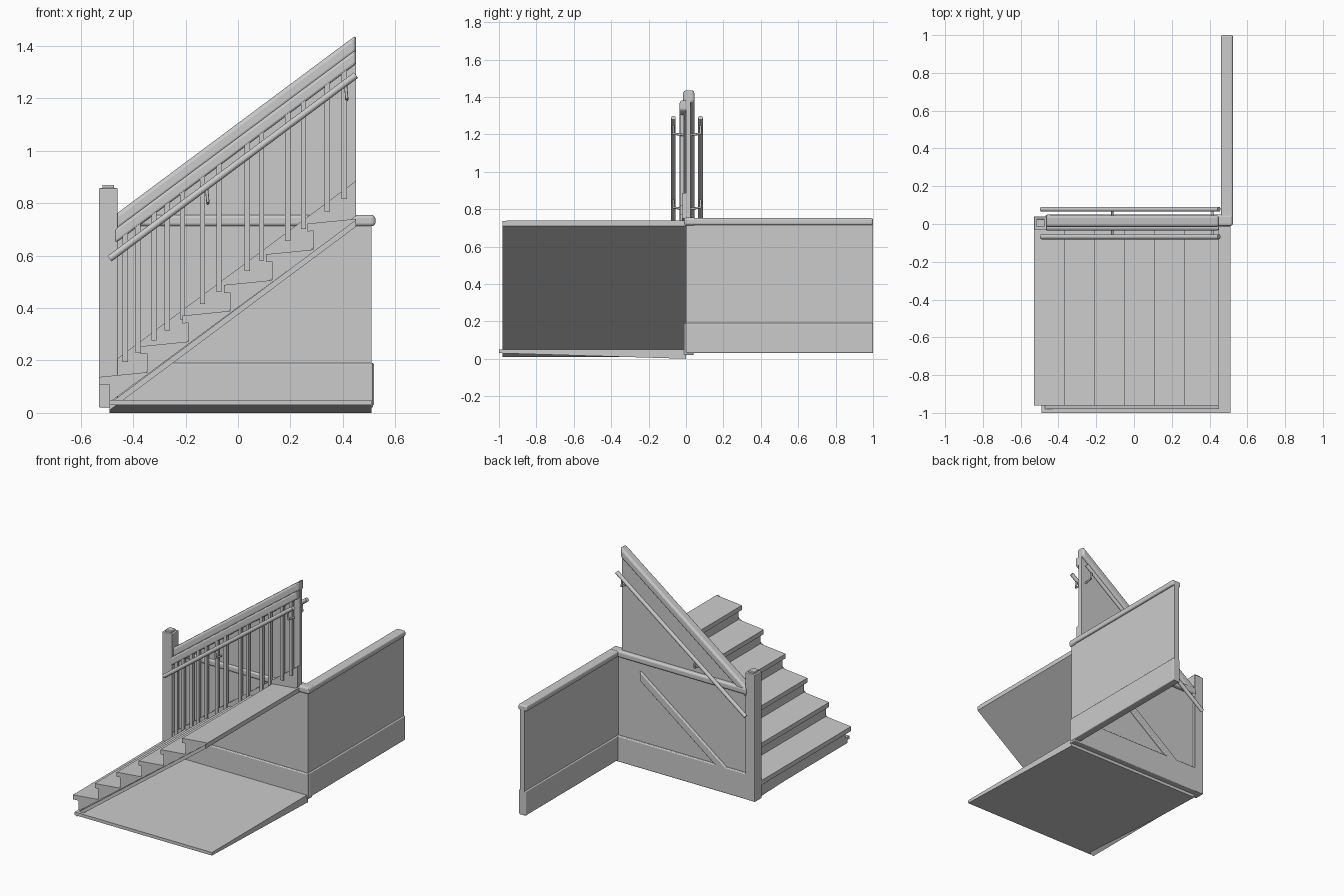
import bpy, bmesh
from mathutils import Vector

if "Cube" in bpy.data.objects:
    bpy.data.objects.remove(bpy.data.objects["Cube"])

SLOPE = 0.745          # pitch of the flight
X0, X1 = -0.49, 0.45   # run of the flight


def finish(name, bm, bevel=0, segs=3):
    bmesh.ops.recalc_face_normals(bm, faces=bm.faces)
    me = bpy.data.meshes.new(name)
    bm.to_mesh(me)
    bm.free()
    ob = bpy.data.objects.new(name, me)
    bpy.context.collection.objects.link(ob)
    if bevel:
        m = ob.modifiers.new("Bevel", 'BEVEL')
        m.width, m.segments = bevel, segs
    return ob


def extrude_y(name, profile, y0, y1, bevel=0):
    """Extrude an (x, z) outline from y0 to y1."""
    bm = bmesh.new()
    f = bm.faces.new([bm.verts.new((x, y0, z)) for x, z in profile])
    r = bmesh.ops.extrude_face_region(bm, geom=[f])
    vs = [v for v in r['geom'] if isinstance(v, bmesh.types.BMVert)]
    bmesh.ops.translate(bm, verts=vs, vec=(0, y1 - y0, 0))
    return finish(name, bm, bevel)


def box(name, x0, x1, y0, y1, z0, z1, bevel=0):
    return extrude_y(name, [(x0, z0), (x1, z0), (x1, z1), (x0, z1)], y0, y1, bevel)


def sloped(name, x0, x1, y0, y1, lo, hi, bevel=0):
    """Pitched beam with plumb ends; lo and hi are heights at X0."""
    def z(x, base):
        return base + SLOPE * (x - X0)
    return extrude_y(name, [(x0, z(x0, lo)), (x1, z(x1, lo)),
                            (x1, z(x1, hi)), (x0, z(x0, hi))], y0, y1, bevel)


def rod(name, a, b, r, sides=12):
    a, b = Vector(a), Vector(b)
    d = b - a
    bm = bmesh.new()
    bmesh.ops.create_cone(bm, cap_ends=True, segments=sides, radius1=r, radius2=r, depth=d.length)
    bm.transform(d.to_track_quat('Z', 'Y').to_matrix().to_4x4())
    bmesh.ops.translate(bm, verts=bm.verts, vec=(a + b) / 2)
    ob = finish(name, bm)
    for p in ob.data.polygons:
        p.use_smooth = len(p.vertices) == 4
    return ob


# floor slab, slightly deeper toward the wall
bm = bmesh.new()
bmesh.ops.create_cube(bm, size=1)
for v in bm.verts:
    back, top = v.co.y > 0, v.co.z > 0
    v.co = (0.51 if v.co.x > 0 else -0.49, 0.0 if back else -1.0,
            0.05 if top else (0.0 if back else 0.03))
finish("floor_slab", bm)

# flight of steps with overhanging nosings and gently rising treads
steps = [(X0, 0.04)]
for i in range(6):
    nose, z = -0.53 + 0.159 * i, 0.137 + 0.117 * i
    back = nose + 0.182 if i < 5 else X1
    riser = nose + 0.023 if i else X0
    if i == 0:
        steps.append((riser, z - 0.028))
    else:
        steps.append((riser, z - 0.028))
    steps += [(nose, z - 0.03), (nose, z), (back, z + 0.018)]
steps += [(X1, 0.735)]
extrude_y("stair_treads", steps, -0.96, 0.0)

# sloping soffit below the flight, and its strip on the far side of the wall
sloped("stair_soffit", X0, X1, -0.98, 0.0, 0.01, 0.036)
sloped("back_stringer_strip", -0.46, 0.31, 0.02, 0.04, 0.0, 0.06, 0.005)

# wall beside the flight, rising to the banister
extrude_y("stair_wall", [(-0.49, 0.02), (0.51, 0.02), (0.51, 0.73), (X1, 0.73),
                         (X1, 1.40), (-0.49, 0.70)], 0.0, 0.025)
box("stair_wall_baseboard", -0.49, 0.515, -0.012, 0.04, 0.02, 0.19, 0.006)
box("stair_wall_rail", -0.47, 0.522, -0.01, 0.05, 0.712, 0.755, 0.012)
sloped("skirt_stringer", -0.46, X1, -0.022, 0.0, 0.05, 0.185)

# side wall
box("side_wall", 0.475, 0.51, 0.0, 1.0, 0.03, 0.73)
box("side_wall_baseboard", 0.466, 0.519, 0.0, 1.0, 0.03, 0.19, 0.006)
box("side_wall_cap", 0.46, 0.524, -0.005, 1.0, 0.715, 0.752, 0.01)

# newel post with stepped cap
box("newel_post", -0.53, -0.46, -0.03, 0.04, 0.02, 0.857, 0.004)
box("newel_cap", -0.517, -0.473, -0.017, 0.027, 0.85, 0.87, 0.004)

# banister
sloped("banister_cap", -0.47, X1, -0.016, 0.046, 0.675, 0.74, 0.014)
sloped("banister_lower_rail", -0.47, X1, -0.034, 0.004, 0.63, 0.685, 0.01)

# balusters
for x in (-0.43, -0.382, -0.32, -0.27, -0.212, -0.135, -0.072,
          0.035, 0.09, 0.19, 0.25, 0.34, 0.405):
    rise = SLOPE * (x - X0)
    box("baluster", x - 0.01, x + 0.01, -0.032, -0.012, 0.15 + rise, 0.66 + rise)

# slim handrails on both sides, with wall brackets
for side, y, wall in (("front", -0.068, -0.01), ("back", 0.078, 0.02)):
    rod(side + "_handrail", (X0, y, 0.588), (X1, y, 0.588 + SLOPE * (X1 - X0)), 0.013)
    for x in (-0.12, 0.41):
        z = 0.585 + SLOPE * (x - X0)
        rod(side + "_bracket_stem", (x, y, z), (x + 0.005, y, z - 0.055), 0.006, 8)
        rod(side + "_bracket_arm", (x + 0.005, y, z - 0.052), (x + 0.005, wall, z - 0.06), 0.006, 8)
